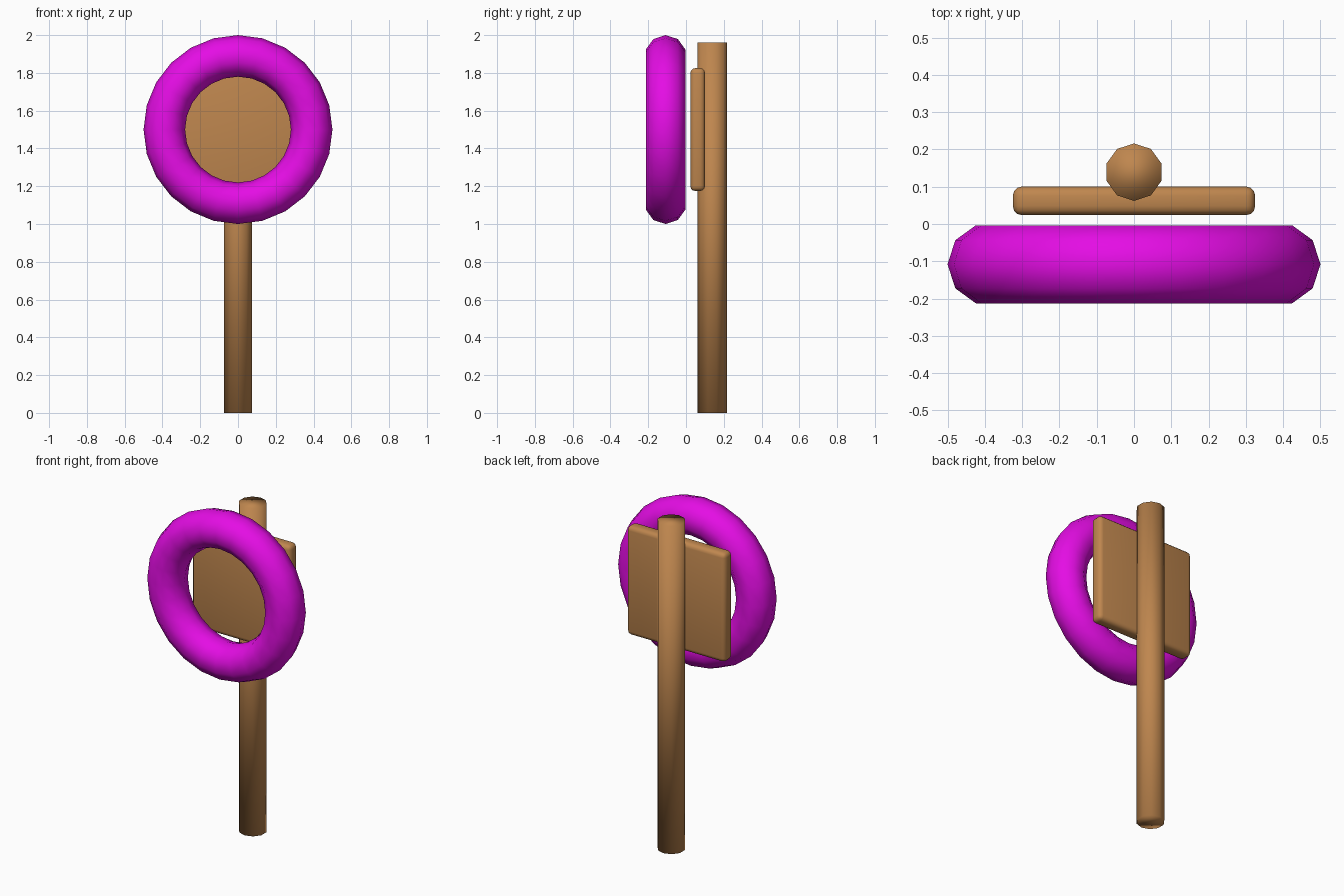
import bpy, math

if "Cube" in bpy.data.objects:
    bpy.data.objects.remove(bpy.data.objects["Cube"])


def make_material(name, color):
    mat = bpy.data.materials.new(name)
    mat.diffuse_color = (*color, 1)
    mat.use_nodes = True
    mat.node_tree.nodes["Principled BSDF"].inputs["Base Color"].default_value = mat.diffuse_color
    return mat


wood = make_material("brown_wood", (0.52, 0.24, 0.077))
magenta = make_material("magenta", (0.78, 0.004, 0.78))


def finish(name, mat):
    obj = bpy.context.object
    obj.name = name
    obj.data.materials.append(mat)
    bpy.ops.object.shade_smooth()
    return obj


# Ten-sided upright pole
bpy.ops.mesh.primitive_cylinder_add(vertices=10, radius=0.077, depth=1.96,
                                    location=(0, 0.139, 0.98))
finish("pole", wood)

# Square backing board with rounded edges
bpy.ops.mesh.primitive_cube_add(size=1, location=(0, 0.062, 1.5))
bpy.context.object.scale = (0.65, 0.077, 0.65)
bpy.ops.object.transform_apply(location=False, rotation=False, scale=True)
board = finish("board", wood)
bevel = board.modifiers.new("rounded_edges", "BEVEL")
bevel.width = 0.025
bevel.segments = 3

# Ring facing the front
bpy.ops.mesh.primitive_torus_add(major_segments=24, minor_segments=10,
                                 major_radius=0.39, minor_radius=0.11,
                                 location=(0, -0.108, 1.5),
                                 rotation=(math.pi / 2, 0, 0))
finish("ring", magenta)
